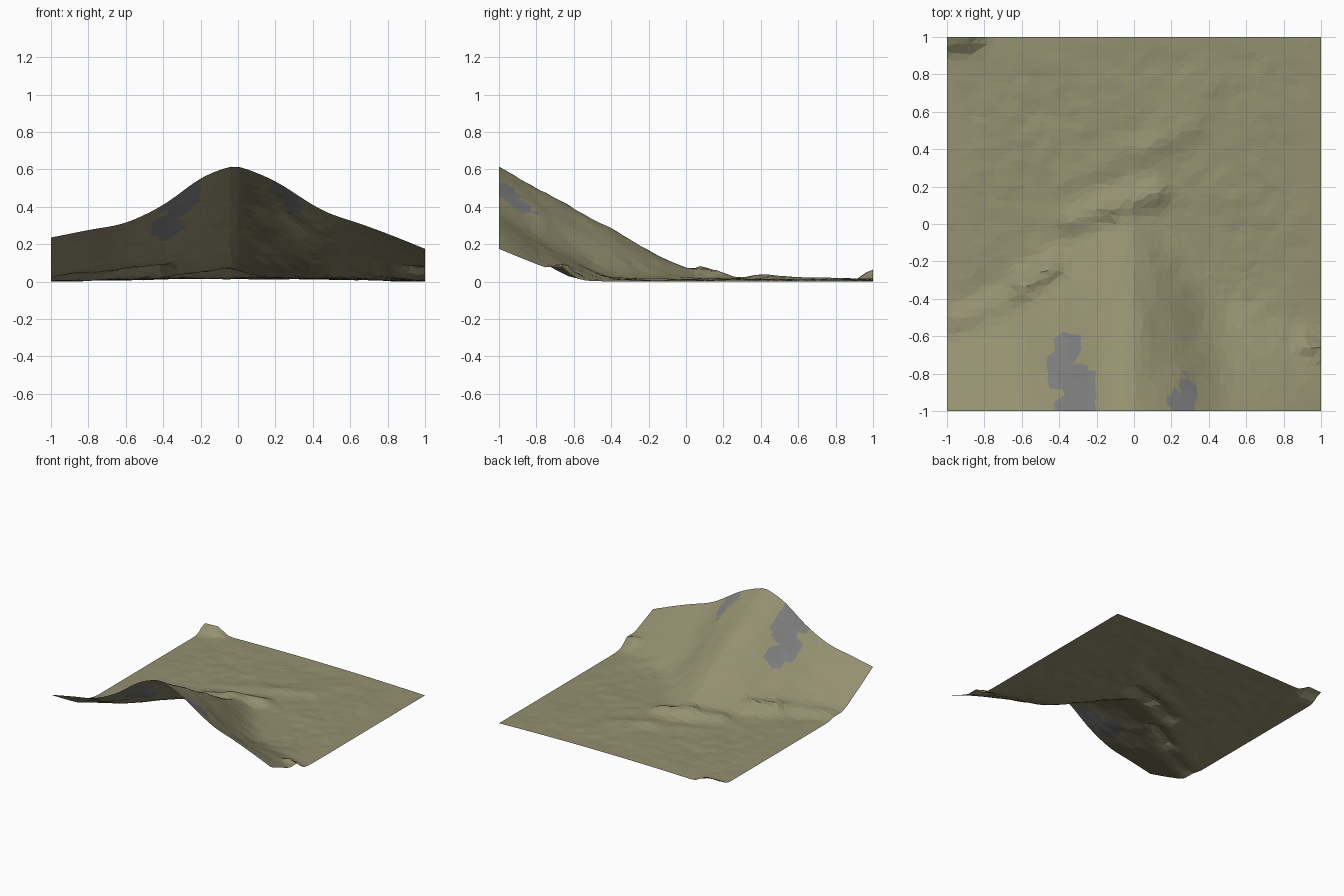
import bpy, bmesh, math, random
from mathutils import Vector, noise

if "Cube" in bpy.data.objects:
    bpy.data.objects.remove(bpy.data.objects["Cube"])

random.seed(4)
N = 48

# Height of the front edge, downhill slope and softness of the foot, along x
CREST = [(-1, .24), (-.8, .28), (-.6, .32), (-.4, .415), (-.2, .555), (-.05, .616), (.02, .614),
         (.2, .54), (.4, .415), (.5, .365), (.65, .315), (.8, .26), (1, .18)]
SLOPE = [(-1, .58), (-.75, .52), (-.5, .47), (-.35, .5), (-.2, .55), (0, .56), (.2, .61),
         (.45, .66), (.75, .54), (1, .42)]
FOOT = [(-1, .015), (-.4, .025), (0, .02), (.3, .045), (.6, .045), (1, .015)]

# Small ridges: start, end, height, width
RIDGES = [((-.95, -.52), (-.66, -.4), .03, .07), ((-.6, -.33), (-.42, -.22), .055, .06),
          ((-.34, .02), (-.16, .08), .035, .07), ((-.1, .1), (.12, .17), .04, .07),
          ((.12, .42), (.32, .52), .014, .07), ((-.2, .3), (.05, .4), .012, .07),
          ((.92, -.64), (1, -.67), .04, .05), ((-1, .99), (-.88, 1.0), .06, .06)]

# Outlines of the bare rock patches, seen from above
ROCKS = [[(-.38, -.59), (-.28, -.6), (-.32, -.74), (-.2, -.8), (-.2, -1), (-.43, -1),
          (-.36, -.88), (-.47, -.86), (-.46, -.7)],
         [(.27, -.78), (.33, -.87), (.33, -1), (.2, -1), (.15, -.9), (.25, -.9)]]


def lookup(table, x):
    """Smooth curve through the table's points."""
    i = next((i for i in range(len(table) - 2) if x <= table[i + 1][0]), len(table) - 2)
    (x0, v0), (x1, v1) = table[i], table[i + 1]

    def tangent(j):
        a, b = table[max(j - 1, 0)], table[min(j + 1, len(table) - 1)]
        return (b[1] - a[1]) / (b[0] - a[0])
    w = x1 - x0
    t = (x - x0) / w
    return (v0 * (1 + 2 * t) * (1 - t) ** 2 + v1 * t * t * (3 - 2 * t)
            + w * tangent(i) * t * (1 - t) ** 2 - w * tangent(i + 1) * t * t * (1 - t))


def ridge(x, y, a, b, h, w):
    p, a, b = Vector((x, y)), Vector(a), Vector(b)
    t = max(0, min(1, (p - a).dot(b - a) / (b - a).length_squared))
    return h * math.exp(-((p - a - (b - a) * t).length / w) ** 2)


def height(x, y):
    d = lookup(CREST, x) - lookup(SLOPE, x) * (y + 1)
    k = lookup(FOOT, x)
    hill = d if d > .4 else k * math.log(1 + math.exp(d / k))
    plain = max(0, 1 - hill / .15)
    z = hill + (.006 + .016 * (1 - x * x)) * plain
    z += sum(ridge(x, y, *r) for r in RIDGES)
    inner = min(1, (1 - abs(x)) / .15, (1 - abs(y)) / .15)
    z += inner * (.009 * noise.noise(Vector((x * 4, y * 4, 3)))
                  + .006 * noise.noise(Vector((x * 11, y * 11, 8))))
    return max(.004, z)


def inside(x, y, poly):
    hit = False
    for (x0, y0), (x1, y1) in zip(poly, poly[1:] + poly[:1]):
        if (y0 > y) != (y1 > y) and x < x0 + (x1 - x0) * (y - y0) / (y1 - y0):
            hit = not hit
    return hit


def material(name, color):
    m = bpy.data.materials.new(name)
    m.diffuse_color = (*color, 1)
    m.use_nodes = True
    m.node_tree.nodes["Principled BSDF"].inputs["Base Color"].default_value = m.diffuse_color
    return m


# Terrain sheet: jittered grid, raised and triangulated
bm = bmesh.new()
bmesh.ops.create_grid(bm, x_segments=N, y_segments=N, size=1)
for v in bm.verts:
    x, y = v.co.x, v.co.y
    if abs(x) < .999:
        x += random.uniform(-.011, .011)
    if abs(y) < .999:
        y += random.uniform(-.011, .011)
    v.co = (x, y, height(x, y))
bmesh.ops.triangulate(bm, faces=bm.faces[:], quad_method='SHORT_EDGE')
low = min(v.co.z for v in bm.verts)
for v in bm.verts:
    v.co.z -= low

# Rock patches
for f in bm.faces:
    c = f.calc_center_median()
    f.material_index = int(any(inside(c.x, c.y, p) for p in ROCKS))
    f.smooth = False

mesh = bpy.data.meshes.new("terrain")
bm.to_mesh(mesh)
bm.free()
mesh.materials.append(material("dry_grass", (.30, .28, .165)))
mesh.materials.append(material("grey_rock", (.21, .21, .21)))
terrain = bpy.data.objects.new("terrain", mesh)
bpy.context.collection.objects.link(terrain)
